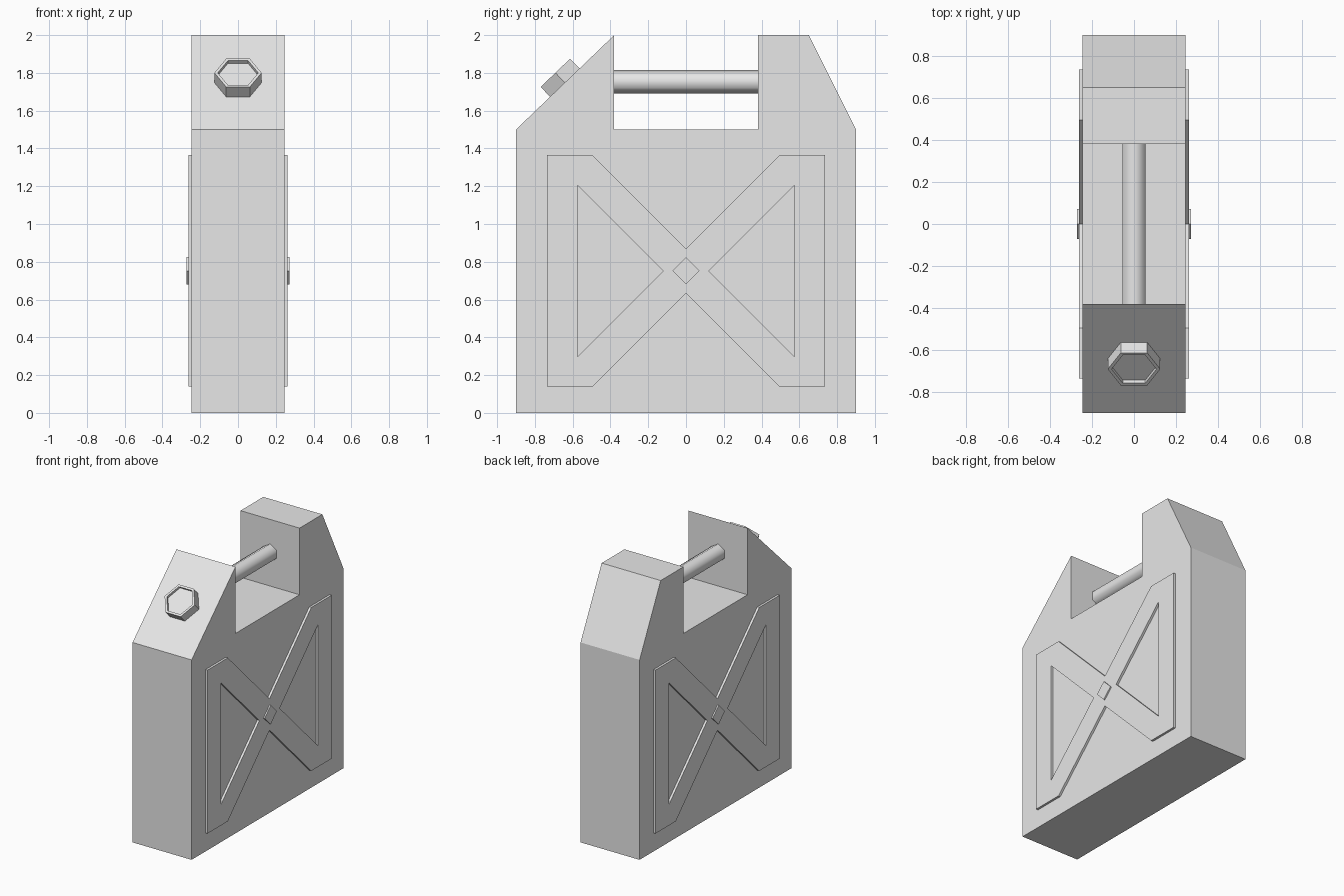
import bpy
import bmesh
import math
from mathutils import Vector, Matrix

cube = bpy.data.objects.get("Cube")
if cube:
    bpy.data.objects.remove(cube, do_unlink=True)

grey = bpy.data.materials.new("plain grey")
grey.use_nodes = True
grey.diffuse_color = (0.8, 0.8, 0.8, 1)
grey.node_tree.nodes["Principled BSDF"].inputs["Base Color"].default_value = (0.8, 0.8, 0.8, 1)


def finish(name, bm):
    """Turn a bmesh into a named, coloured object."""
    bmesh.ops.recalc_face_normals(bm, faces=bm.faces[:])
    mesh = bpy.data.meshes.new(name)
    bm.to_mesh(mesh)
    bm.free()
    mesh.materials.append(grey)
    obj = bpy.data.objects.new(name, mesh)
    bpy.context.collection.objects.link(obj)
    return obj


def prism(name, loops, x0, x1, mirrored=False):
    """Fill side profiles (y, z), the later loops being holes, and extrude along x."""
    bm = bmesh.new()
    edges = []
    for loop in loops:
        verts = [bm.verts.new((x0, y, z)) for y, z in loop]
        edges += [bm.edges.new((v, verts[i - 1])) for i, v in enumerate(verts)]
    bmesh.ops.triangle_fill(bm, edges=edges, use_beauty=True, normal=(1, 0, 0))
    out = bmesh.ops.extrude_face_region(bm, geom=bm.faces[:], use_keep_orig=True)
    moved = [g for g in out["geom"] if isinstance(g, bmesh.types.BMVert)]
    bmesh.ops.translate(bm, verts=moved, vec=(x1 - x0, 0, 0))
    obj = finish(name, bm)
    if mirrored:
        obj.modifiers.new("both sides", "MIRROR")
    return obj


# Can body with sloped shoulders and a grip notch
HALF = 0.245
prism("can_body", [[(-0.9, 0), (0.9, 0), (0.9, 1.5), (0.65, 2), (0.38, 2), (0.38, 1.5),
                    (-0.38, 1.5), (-0.38, 2), (-0.9, 1.5)]], -HALF, HALF)

# Raised cross frame on both sides, with two triangular openings
MID = 0.752
quarter = [(0, 0.118), (0.495, 0.613), (0.735, 0.613)]
upper = [(-y, z) for y, z in reversed(quarter)] + quarter[1:]
outline = upper + [(y, -z) for y, z in reversed(upper)]
opening = [(0.575, 0.455), (0.12, 0), (0.575, -0.455)]
loops = [outline, opening, [(-y, z) for y, z in opening]]
prism("cross_frame", [[(y, z + MID) for y, z in loop] for loop in loops],
      HALF - 0.01, 0.262, True)

# Small diamond at the middle of each cross
d = 0.072
prism("cross_diamond", [[(-d, MID), (0, MID - d), (d, MID), (0, MID + d)]],
      HALF, 0.272, True)

# Six-sided grip bar, shaded smooth along its length
bm = bmesh.new()
bmesh.ops.create_cone(bm, cap_ends=True, segments=6, radius1=0.0625, radius2=0.0625, depth=0.77,
                      matrix=Matrix.Translation((0, 0, 1.753)) @ Matrix.Rotation(math.pi / 2, 4, 'X'))
for face in bm.faces:
    face.smooth = len(face.verts) == 4
for edge in bm.edges:
    edge.smooth = all(len(f.verts) == 4 for f in edge.link_faces)
finish("grip_bar", bm)

# Hexagonal spout cap with a shallow recess, standing on the front slope
bm = bmesh.new()
bmesh.ops.create_cone(bm, cap_ends=True, segments=6, radius1=0.125, radius2=0.125, depth=0.08,
                      matrix=Matrix.Translation((0, 0, 0.03)) @ Matrix.Rotation(math.pi / 2, 4, 'Z'))
top = max(bm.faces, key=lambda f: f.calc_center_median().z)
bmesh.ops.inset_region(bm, faces=[top], thickness=0.018)
bmesh.ops.inset_region(bm, faces=[top], thickness=0, depth=-0.02)
cap = finish("spout_cap", bm)
slope = Vector((0, -0.5, 0.52))
cap.matrix_world = (Matrix.Translation((0, -0.643, 1.75))
                    @ Matrix.Rotation(math.atan2(-slope.y, slope.z), 4, 'X'))
# Turn the cap so two corners point sideways
if max(v.co.x for v in cap.data.vertices) < 0.12:
    cap.data.transform(Matrix.Rotation(math.pi / 6, 4, 'Z'))
